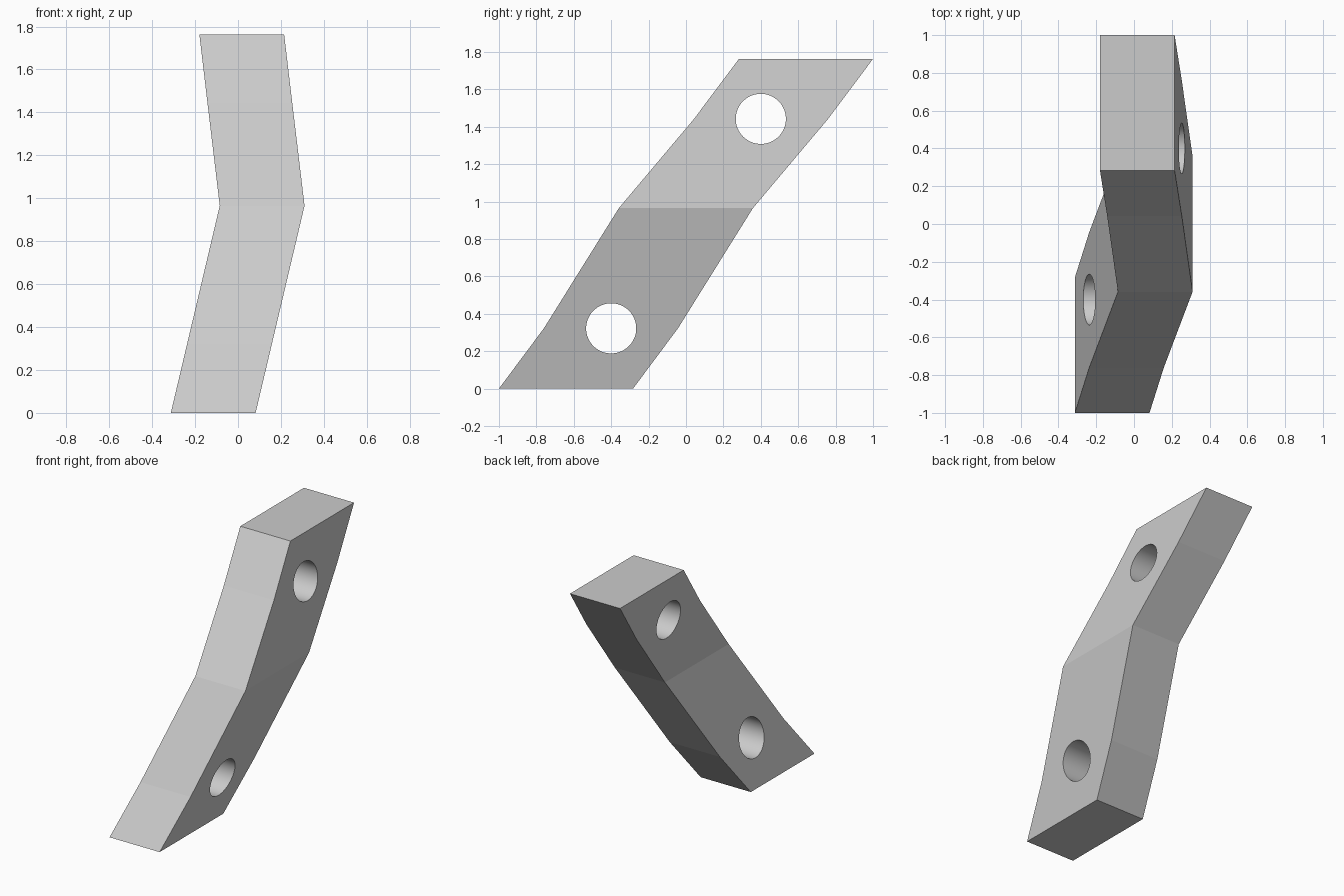
import bpy, bmesh, math

cube = bpy.data.objects.get("Cube")
if cube:
    bpy.data.objects.remove(cube, do_unlink=True)

grey = bpy.data.materials.new("light grey")
grey.use_nodes = True
colour = (0.6, 0.6, 0.6, 1)
grey.diffuse_color = colour
grey.node_tree.nodes["Principled BSDF"].inputs["Base Color"].default_value = colour

WIDTH, DEPTH = 0.395, 0.717

# Lower corner (x, y, z) of the rectangular section at each bend
path = [(-0.313, -1, 0), (-0.237, -0.76, 0.322), (-0.085, -0.359, 0.965),
        (-0.142, 0.043, 1.442), (-0.18, 0.283, 1.763)]


def make_object(name, bm):
    bmesh.ops.recalc_face_normals(bm, faces=bm.faces)
    mesh = bpy.data.meshes.new(name)
    bm.to_mesh(mesh)
    bm.free()
    mesh.materials.append(grey)
    obj = bpy.data.objects.new(name, mesh)
    bpy.context.collection.objects.link(obj)
    return obj


# Bent bar: stacked rectangular sections bridged with quads
bm = bmesh.new()
rings = [[bm.verts.new((x + dx, y + dy, z))
          for dx, dy in ((0, 0), (WIDTH, 0), (WIDTH, DEPTH), (0, DEPTH))]
         for x, y, z in path]
for low, high in zip(rings, rings[1:]):
    for i in range(4):
        j = (i + 1) % 4
        bm.faces.new((low[i], low[j], high[j], high[i]))
bm.faces.new(rings[0])
bm.faces.new(rings[-1])
bar = make_object("bent_bar", bm)

# Two round bolt holes running straight across the bar
for name, y, z in (("lower_hole", -0.4, 0.322), ("upper_hole", 0.4, 1.442)):
    bm = bmesh.new()
    bmesh.ops.create_cone(bm, cap_ends=True, segments=64,
                          radius1=0.134, radius2=0.134, depth=2)
    for face in bm.faces:
        face.smooth = len(face.verts) == 4
    cutter = make_object(name, bm)
    cutter.rotation_euler.y = math.pi / 2
    cutter.location = (0, y, z)
    cutter.hide_render = True
    cutter.hide_set(True)
    hole = bar.modifiers.new(name, "BOOLEAN")
    hole.operation = "DIFFERENCE"
    hole.solver = "EXACT"
    hole.object = cutter
